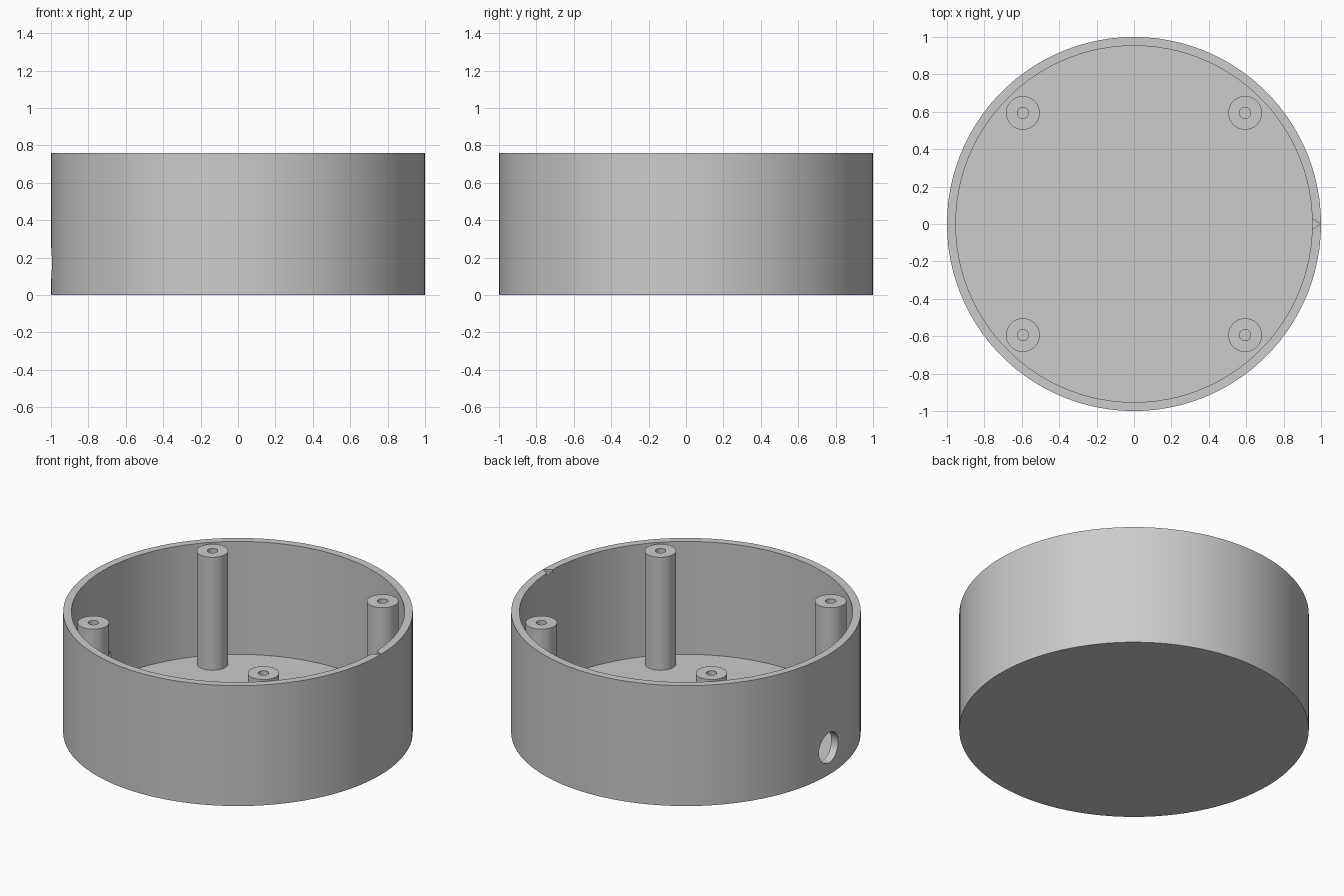
import bpy, bmesh, math
from mathutils import Matrix, Vector

cube = bpy.data.objects.get("Cube")
if cube:
    bpy.data.objects.remove(cube, do_unlink=True)

HEIGHT, FLOOR, INNER = 0.76, 0.047, 0.953
POST_AT, POST_R, BORE_R = 0.594, 0.09, 0.03

grey = bpy.data.materials.new("plain grey")
grey.use_nodes = True
colour = (0.6, 0.6, 0.6, 1)
grey.diffuse_color = colour
grey.node_tree.nodes["Principled BSDF"].inputs["Base Color"].default_value = colour


def finish(name, bm):
    bmesh.ops.recalc_face_normals(bm, faces=bm.faces)
    mesh = bpy.data.meshes.new(name)
    bm.to_mesh(mesh)
    bm.free()
    mesh.materials.append(grey)
    obj = bpy.data.objects.new(name, mesh)
    bpy.context.collection.objects.link(obj)
    return obj


def lathe(name, profile, sides, centre=(0, 0)):
    """Spin an (r, z) profile around a vertical axis."""
    bm = bmesh.new()
    verts = [bm.verts.new((r, 0, z)) for r, z in profile]
    edges = [bm.edges.new(pair) for pair in zip(verts, verts[1:])]
    bmesh.ops.spin(bm, geom=verts + edges, cent=(0, 0, 0), axis=(0, 0, 1),
                   angle=math.tau, steps=sides, use_duplicate=False)
    bmesh.ops.remove_doubles(bm, verts=bm.verts, dist=1e-5)
    bmesh.ops.translate(bm, verts=bm.verts, vec=(*centre, 0))
    return finish(name, bm)


def cut(target, cutter):
    mod = target.modifiers.new(cutter.name, "BOOLEAN")
    mod.operation, mod.solver, mod.object = "DIFFERENCE", "EXACT", cutter
    cutter.hide_render = True
    cutter.hide_set(True)


# Round open housing with a floor
housing = lathe("housing", [(0, 0), (1, 0), (1, HEIGHT), (INNER, HEIGHT),
                            (INNER, FLOOR), (0, FLOOR)], 100)

# Cable hole through the wall
bm = bmesh.new()
bmesh.ops.create_cone(bm, cap_ends=True, segments=48, radius1=0.095, radius2=0.095,
                      depth=0.2, matrix=Matrix.Translation((-1, 0, 0.17))
                      @ Matrix.Rotation(math.pi / 2, 4, "Y"))
cable_cutter = finish("cable_hole_cutter", bm)

# Small triangular alignment notch in the rim
bm = bmesh.new()
tri = bm.faces.new([bm.verts.new((x, y, HEIGHT - 0.015))
                    for x, y in ((0.997, 0), (0.94, 0.036), (0.94, -0.036))])
top = bmesh.ops.extrude_face_region(bm, geom=[tri])["geom"]
bmesh.ops.translate(bm, vec=Vector((0, 0, 0.1)),
                    verts=[v for v in top if isinstance(v, bmesh.types.BMVert)])
notch_cutter = finish("notch_cutter", bm)

# Apply both cuts, then drop the cutters
cut(housing, cable_cutter)
cut(housing, notch_cutter)
bpy.context.view_layer.objects.active = housing
housing.select_set(True)
for mod in list(housing.modifiers):
    bpy.ops.object.modifier_apply(modifier=mod.name)
for cutter in (cable_cutter, notch_cutter):
    bpy.data.objects.remove(cutter, do_unlink=True)

# Four bored screw posts
posts = []
for side, sx in (("left", 1), ("right", -1)):
    for end, sy in (("back", 1), ("front", -1)):
        posts.append(lathe(f"screw_post_{end}_{side}",
                           [(POST_R, FLOOR), (POST_R, HEIGHT), (BORE_R, HEIGHT),
                            (BORE_R, FLOOR + 0.002), (0, FLOOR + 0.002)],
                           48, (sx * POST_AT, sy * POST_AT)))

# Smooth round walls, sharp rims
for obj in [housing] + posts:
    bpy.ops.object.select_all(action="DESELECT")
    obj.select_set(True)
    bpy.context.view_layer.objects.active = obj
    bpy.ops.object.shade_smooth_by_angle(angle=math.radians(30))
